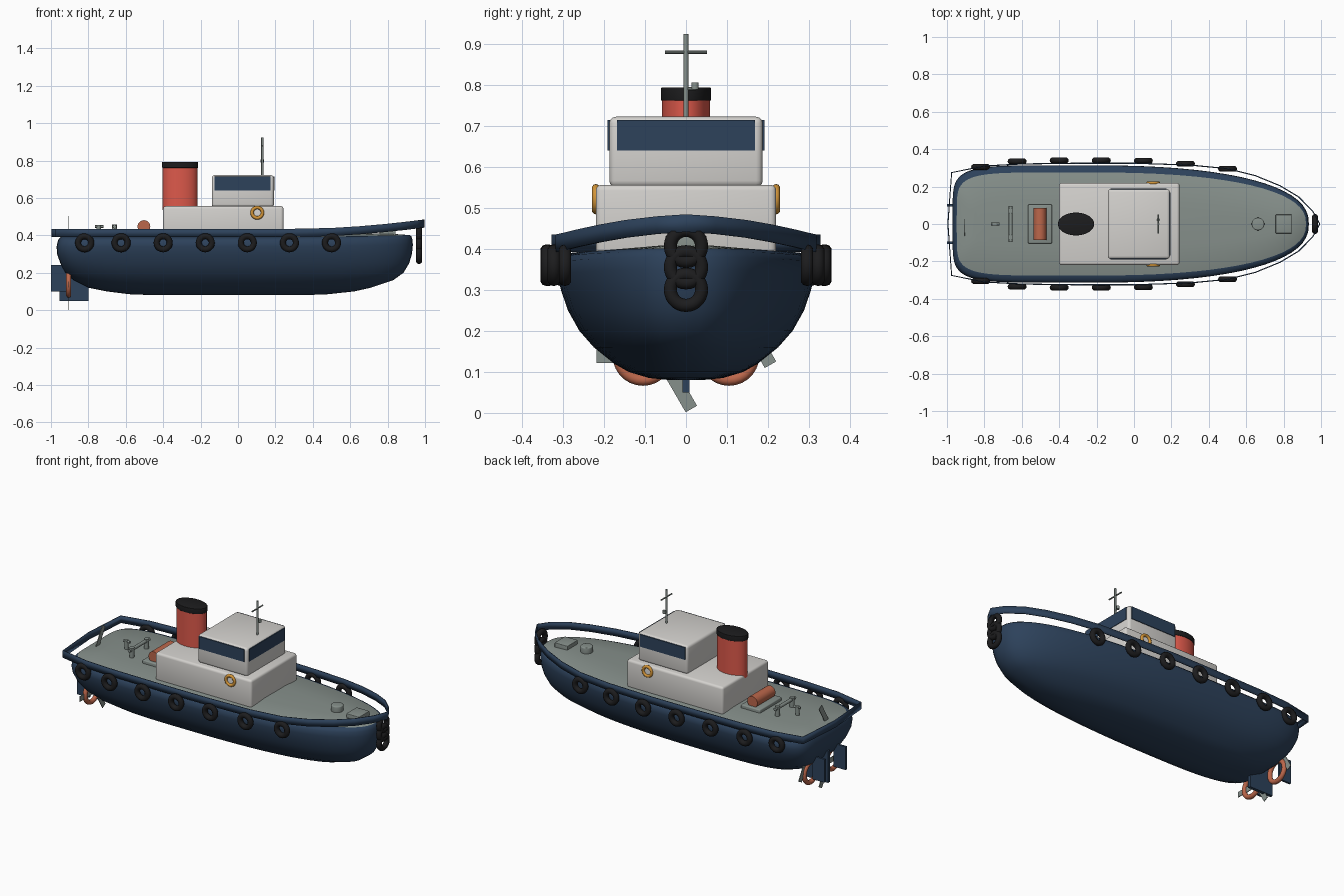
import bpy, bmesh, math
from mathutils import Matrix, Vector

if "Cube" in bpy.data.objects:
    bpy.data.objects.remove(bpy.data.objects["Cube"])


def material(name, r, g, b):
    m = bpy.data.materials.new(name)
    m.diffuse_color = (r, g, b, 1)
    m.use_nodes = True
    m.node_tree.nodes["Principled BSDF"].inputs["Base Color"].default_value = m.diffuse_color
    return m


NAVY = material("navy", 0.026, 0.054, 0.105)
GREY = material("deck_grey", 0.24, 0.28, 0.26)
WHITE = material("house_white", 0.66, 0.645, 0.62)
RED = material("funnel_red", 0.72, 0.10, 0.07)
BLACK = material("rubber_black", 0.012, 0.012, 0.013)
COPPER = material("copper", 0.50, 0.135, 0.07)
OCHRE = material("ring_ochre", 0.65, 0.30, 0.04)


def finish(name, bm, *mats, angle=35):
    bmesh.ops.recalc_face_normals(bm, faces=bm.faces)
    me = bpy.data.meshes.new(name)
    bm.to_mesh(me)
    bm.free()
    me.shade_smooth()
    me.set_sharp_from_angle(angle=math.radians(angle))
    for m in mats:
        me.materials.append(m)
    ob = bpy.data.objects.new(name, me)
    bpy.context.collection.objects.link(ob)
    return ob


def box(name, lo, hi, mat, bevel=0.0, rot=None):
    lo, hi = Vector(lo), Vector(hi)
    size = hi - lo
    bm = bmesh.new()
    bmesh.ops.create_cube(bm, size=1)
    bmesh.ops.scale(bm, vec=size, verts=bm.verts)
    if bevel:
        bmesh.ops.bevel(bm, geom=bm.edges[:], offset=bevel, segments=3,
                        profile=0.5, affect='EDGES')
    if rot:
        bmesh.ops.transform(bm, matrix=rot, verts=bm.verts)
    bmesh.ops.translate(bm, vec=(lo + hi) / 2, verts=bm.verts)
    return finish(name, bm, mat)


TURN = {'X': Matrix.Rotation(math.pi / 2, 4, 'Y'),
        'Y': Matrix.Rotation(math.pi / 2, 4, 'X'),
        'Z': Matrix.Identity(4)}


def cylinder(name, centre, radius, length, axis, mat, stretch=(1, 1, 1), bevel=0, n=24):
    bm = bmesh.new()
    bmesh.ops.create_cone(bm, cap_ends=True, segments=n, radius1=radius,
                          radius2=radius, depth=length)
    if bevel:
        rims = [e for e in bm.edges if abs(e.verts[0].co.z - e.verts[1].co.z) < 1e-6]
        bmesh.ops.bevel(bm, geom=rims, offset=bevel, segments=3, profile=0.5, affect='EDGES')
    bmesh.ops.scale(bm, vec=stretch, verts=bm.verts)
    bmesh.ops.transform(bm, matrix=Matrix.Translation(centre) @ TURN[axis], verts=bm.verts)
    return finish(name, bm, mat)


def ring(name, centre, major, minor, axis, mat, n=28, k=10):
    bm = bmesh.new()
    rows = []
    for i in range(n):
        a = 2 * math.pi * i / n
        row = []
        for j in range(k):
            b = 2 * math.pi * j / k
            r = major + minor * math.cos(b)
            row.append(bm.verts.new((r * math.cos(a), r * math.sin(a), minor * math.sin(b))))
        rows.append(row)
    for i in range(n):
        for j in range(k):
            p, q = rows[i], rows[(i + 1) % n]
            bm.faces.new((p[j], q[j], q[(j + 1) % k], p[(j + 1) % k]))
    bmesh.ops.transform(bm, matrix=Matrix.Translation(centre) @ TURN[axis], verts=bm.verts)
    return finish(name, bm, mat, angle=80)


# Hull: lofted waterlines (height, stern x, bow x, half width), closed by the deck
LEVELS = [(.08, -.45, .35, .04), (.085, -.58, .48, .09), (.10, -.70, .62, .14),
          (.12, -.80, .71, .175), (.16, -.88, .83, .225), (.20, -.925, .885, .26),
          (.25, -.95, .915, .288), (.30, -.967, .93, .305), (.34, -.97, .935, .314),
          (.37, -.963, .932, .313), (.384, -.956, .927, .299), (.391, -.948, .92, .276),
          (.402, -.85, .80, .12)]
COUNT = 72


def waterline(z, stern, bow, half):
    f = min(1, (z - .08) / .2)
    mid = -.25
    pts = []
    for i in range(COUNT):
        a = 2 * math.pi * i / COUNT
        c, s = math.cos(a), math.sin(a)
        n = 2.4 if c > 0 else 3 + 3 * f
        x = mid + (bow - mid if c > 0 else stern - mid) * abs(c) ** (2 / n)
        y = half * abs(s) ** (2 / n) * (1 if s > 0 else -1)
        lift = .012 * max(0, x) ** 2 if z > .3 else 0
        pts.append((x, y, z + lift))
    return pts


bm = bmesh.new()
rings = [[bm.verts.new(p) for p in waterline(*lv)] for lv in LEVELS]
for level, (a, b) in enumerate(zip(rings, rings[1:])):
    for i in range(COUNT):
        j = (i + 1) % COUNT
        f = bm.faces.new((a[i], a[j], b[j], b[i]))
        f.material_index = 1 if level == len(LEVELS) - 2 else 0
bm.faces.new(rings[0][::-1])
bm.faces.new(rings[-1]).material_index = 1
finish("hull", bm, NAVY, GREY, angle=50)

# Bulwark: thin strip around the deck, rising toward the bow
HALF = [(-.995, 0), (-.975, .275), (-.8, .31), (-.6, .321), (-.3, .325), (0, .325), (.3, .315),
        (.5, .296), (.65, .258), (.78, .205), (.88, .145), (.955, .07), (.993, 0)]
outline = HALF + [(x, -y) for x, y in HALF[-2:0:-1]]
bm = bmesh.new()
strip = []
for x, y in outline:
    rise = .05 * max(0, (x - .35) / .65) ** 1.7
    strip.append((bm.verts.new((x, y, .392 + rise)), bm.verts.new((x, y, .435 + rise))))
for p, q in zip(strip, strip[1:] + strip[:1]):
    bm.faces.new((p[0], q[0], q[1], p[1]))
rail = finish("bulwark", bm, NAVY)
mod = rail.modifiers.new("thickness", 'SOLIDIFY')
mod.thickness = .006
mod.offset = 0

# Fenders along both sides and stacked on the bow
SIDE = [(-.82, .305), (-.625, .335), (-.4, .34), (-.175, .34), (.05, .338), (.275, .322), (.5, .295)]
for s in (-1, 1):
    for x, y in SIDE:
        ring("side_fender", (x, s * y, .36), .035, .016, 'Y', BLACK)
for z in (.3, .355, .407):
    ring("bow_fender", (.968, 0, z), .038, .016, 'X', BLACK)

# Deckhouse and wheelhouse with window plates
box("deckhouse", (-.4, -.22, .385), (.243, .22, .556), WHITE, .014)
box("wheelhouse", (-.14, -.187, .55), (.192, .187, .722), WHITE, .016)
box("front_window", (.188, -.168, .64), (.195, .168, .714), NAVY)
for s in (-1, 1):
    box("side_window", (-.126, s * .187 - .004, .64), (.174, s * .187 + .004, .714), NAVY)
    ring("life_ring", (.103, s * .22, .521), .028, .009, 'Y', OCHRE)

# Oval funnel with dark cap
cylinder("funnel", (-.31, 0, .65), .093, .23, 'Z', RED, (1, .63, 1), n=40)
cylinder("funnel_cap", (-.31, 0, .777), .097, .032, 'Z', BLACK, (1, .63, 1), .003, n=40)

# Mast, crossbar and lamp
cylinder("mast", (.13, 0, .82), .006, .208, 'Z', GREY, n=12)
cylinder("crossbar", (.13, 0, .879), .004, .102, 'Y', GREY, n=10)
cylinder("mast_lamp", (.13, .022, .797), .009, .018, 'Z', GREY, n=12)
cylinder("lamp_arm", (.13, .012, .79), .004, .024, 'Y', GREY, n=8)

# Winch on its bed
box("winch_bed", (-.567, -.104, .385), (-.438, .104, .422), GREY, .006)
cylinder("winch_drum", (-.503, 0, .447), .034, .172, 'Y', COPPER)

# Towing bitts
for y in (-.07, .07):
    cylinder("bitt_post", (-.66, y, .424), .014, .07, 'Z', GREY, n=16)
cylinder("bitt_bar", (-.66, 0, .447), .010, .19, 'Y', GREY, n=16)
cylinder("towing_post", (-.745, 0, .422), .012, .066, 'Z', GREY, n=16)
cylinder("towing_pin", (-.742, 0, .447), .007, .044, 'X', GREY, n=12)

# Bow capstan and hatch
cylinder("capstan", (.663, 0, .418), .034, .05, 'Z', GREY, bevel=.005)
box("bow_hatch", (.757, -.05, .385), (.843, .05, .432), GREY, .003)

# Rudders, skeg and propeller guards
box("skeg", (-.955, -.009, .05), (-.8, .009, .24), NAVY)
for s in (-1, 1):
    box("rudder", (-1, s * .1 - .006, .1), (-.92, s * .1 + .006, .24), NAVY)
    ring("propeller_ring", (-.905, s * .105, .14), .06, .014, 'X', COPPER)

# Propeller blades: two tilted plates repeated three times around the stern axis
for y, z in ((.012, -.238), (.205, -.13)):
    for k in range(3):
        turn = Matrix.Rotation(k * 2 * math.pi / 3, 4, 'X')
        mid = turn @ Vector((0, y - .038, z + .065)) + Vector((-.905, 0, .25))
        half = Vector((.002, .016, .078))
        box("propeller_blade", mid - half, mid + half, GREY,
            rot=turn @ Matrix.Rotation(math.radians(30), 4, 'X'))
